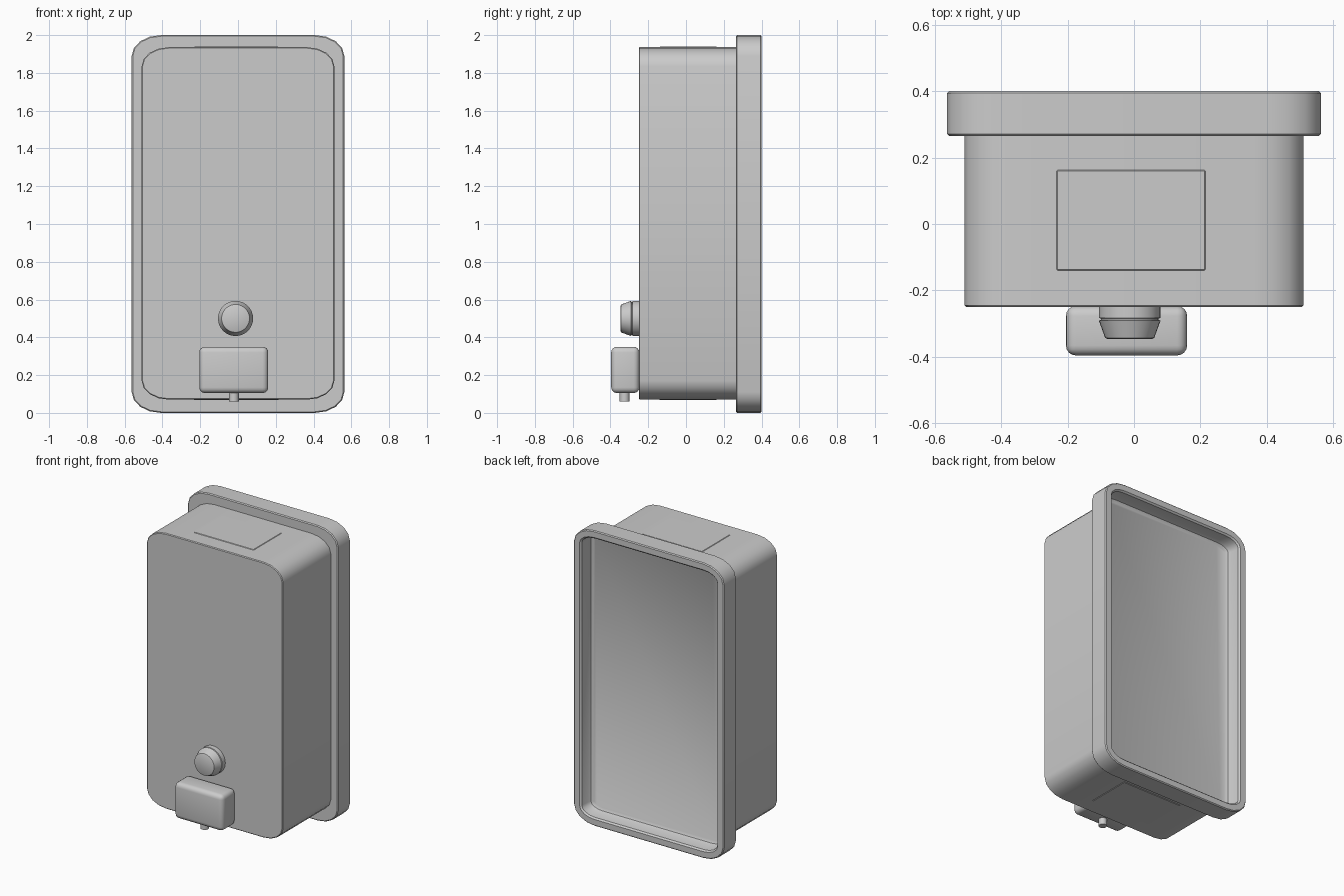
import bpy, bmesh, math

if "Cube" in bpy.data.objects:
    bpy.data.objects.remove(bpy.data.objects["Cube"])


def finish(bm, name, angle=35):
    bmesh.ops.recalc_face_normals(bm, faces=bm.faces)
    me = bpy.data.meshes.new(name)
    bm.to_mesh(me)
    bm.free()
    ob = bpy.data.objects.new(name, me)
    bpy.context.collection.objects.link(ob)
    bpy.ops.object.select_all(action='DESELECT')
    ob.select_set(True)
    bpy.context.view_layer.objects.active = ob
    bpy.ops.object.shade_smooth_by_angle(angle=math.radians(angle))
    return ob


def outline(hx, hz, rx, rz, steps=4):
    """Rectangle in x/z with elliptical rounded corners."""
    pts = []
    for q, (sx, sz) in enumerate([(1, 1), (-1, 1), (-1, -1), (1, -1)]):
        for i in range(steps + 1):
            a = (q + i / steps) * math.pi / 2
            pts.append((sx * (hx - rx) + rx * math.cos(a),
                        sz * (hz - rz) + rz * math.sin(a)))
    return pts


def skin(name, rings, angle=35):
    """Join successive (points, y) rings and cap both ends."""
    bm = bmesh.new()
    loops = [[bm.verts.new((x, y, z)) for x, z in pts] for pts, y in rings]
    n = len(loops[0])
    for a, b in zip(loops, loops[1:]):
        for i in range(n):
            j = (i + 1) % n
            bm.faces.new((a[i], a[j], b[j], b[i]))
    bm.faces.new(loops[0])
    bm.faces.new(loops[-1])
    return finish(bm, name, angle)


def shell(name, hx, hz, rx, rz, cz, sections):
    """Rounded rectangle swept through (inset, y) sections."""
    rings = []
    for d, y in sections:
        pts = outline(hx - d, hz - d, rx - d, rz - d)
        rings.append(([(x, z + cz) for x, z in pts], y))
    return skin(name, rings)


def box(name, lo, hi, bevel, segments=4):
    bm = bmesh.new()
    bmesh.ops.create_cube(bm, size=1)
    for v in bm.verts:
        v.co = [(l + h) / 2 + c * (h - l) for l, h, c in zip(lo, hi, v.co)]
    if bevel:
        bmesh.ops.bevel(bm, geom=bm.edges[:], offset=bevel, segments=segments,
                        profile=0.5, affect='EDGES')
    return finish(bm, name)


def circle(cx, cz, r, n=32):
    return [(cx + r * math.cos(2 * math.pi * i / n),
             cz + r * math.sin(2 * math.pi * i / n)) for i in range(n)]


# Tank body
shell("tank_body", 0.51, 0.933, 0.145, 0.10, 1.003,
      [(0.005, -0.25), (0, -0.245), (0, 0.27)])

# Back flange with a recessed rear panel
shell("back_flange", 0.563, 1.0, 0.155, 0.11, 1.0,
      [(0.06, 0.265), (0.006, 0.265), (0, 0.271), (0, 0.394), (0.006, 0.40),
       (0.045, 0.40), (0.055, 0.39), (0.06, 0.33), (0.068, 0.31), (0.085, 0.30)])

# Filler lid on top and matching plate underneath
box("top_lid", (-0.233, -0.14, 1.90), (0.215, 0.163, 1.939), 0.003, 1)
box("bottom_plate", (-0.233, -0.14, 0.067), (0.215, 0.163, 0.10), 0.003, 1)

# Round lock: base, narrow groove and tapered cap
skin("lock_knob", [(circle(-0.013, 0.50, r), y) for r, y in
     [(0.093, -0.245), (0.093, -0.283), (0.087, -0.285), (0.087, -0.289),
      (0.093, -0.291), (0.074, -0.343), (0.068, -0.346)]], 30)

# Push button housing and its outlet
box("push_button", (-0.205, -0.396, 0.105), (0.16, -0.247, 0.35), 0.03)
bm = bmesh.new()
bmesh.ops.create_cone(bm, cap_ends=True, segments=20, radius1=0.026,
                      radius2=0.026, depth=0.06)
bmesh.ops.translate(bm, vec=(-0.022, -0.325, 0.09), verts=bm.verts)
finish(bm, "outlet_nozzle")
